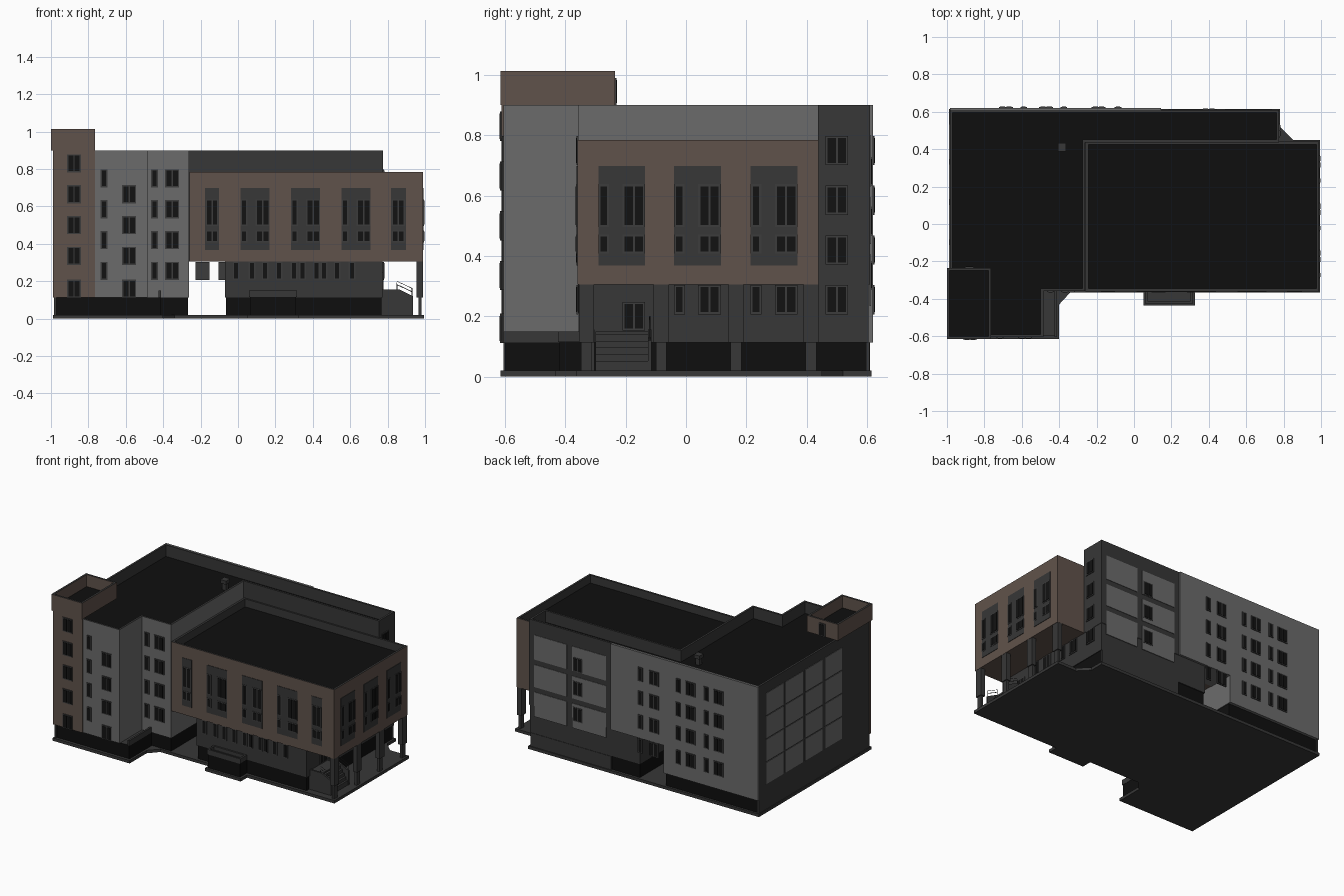
import bpy, bmesh
from mathutils import Vector

if "Cube" in bpy.data.objects:
    bpy.data.objects.remove(bpy.data.objects["Cube"])

# Colours
COLOURS = {
    "light_grey_render": (0.148, 0.148, 0.148),
    "dark_grey_render": (0.038, 0.038, 0.038),
    "brown_cladding": (0.118, 0.086, 0.070),
    "black_base": (0.0045, 0.0045, 0.0045),
    "window_trim": (0.045, 0.045, 0.045),
    "window_glass": (0.006, 0.006, 0.006),
}
MATS = []
for label, rgb in COLOURS.items():
    m = bpy.data.materials.new(label)
    m.use_nodes = True
    m.diffuse_color = (*rgb, 1)
    bsdf = m.node_tree.nodes["Principled BSDF"]
    bsdf.inputs["Base Color"].default_value = (*rgb, 1)
    bsdf.inputs["Roughness"].default_value = 0.9
    MATS.append(m)
LIGHT, DARK, BROWN, BLACK, TRIM, GLASS = range(len(MATS))


def finish(name, bm):
    me = bpy.data.meshes.new(name)
    bm.to_mesh(me)
    bm.free()
    for m in MATS:
        me.materials.append(m)
    ob = bpy.data.objects.new(name, me)
    bpy.context.collection.objects.link(ob)
    return ob


def add_box(bm, x0, x1, y0, y1, z0, z1, mat):
    geo = bmesh.ops.create_cube(bm, size=1)
    for v in geo["verts"]:
        v.co = Vector((x0 if v.co.x < 0 else x1,
                       y0 if v.co.y < 0 else y1,
                       z0 if v.co.z < 0 else z1))
    for f in {f for v in geo["verts"] for f in v.link_faces}:
        f.material_index = mat


def box(name, x0, x1, y0, y1, z0, z1, mat):
    bm = bmesh.new()
    add_box(bm, x0, x1, y0, y1, z0, z1, mat)
    return finish(name, bm)


def prism(name, outline, z0, z1, rule, roof=None, rim=0.014):
    """Extruded footprint; with roof set, the top is sunk behind a parapet."""
    bm = bmesh.new()
    floor = bm.faces.new([bm.verts.new((x, y, z0)) for x, y in outline])
    up = bmesh.ops.extrude_face_region(bm, geom=[floor], use_keep_orig=True)["geom"]
    bmesh.ops.translate(bm, vec=(0, 0, z1 - z0),
                        verts=[g for g in up if isinstance(g, bmesh.types.BMVert)])
    bmesh.ops.recalc_face_normals(bm, faces=bm.faces)
    if roof is not None:
        top = max(bm.faces, key=lambda f: f.calc_center_median().z)
        bmesh.ops.inset_region(bm, faces=[top], thickness=rim, use_even_offset=True)
        down = bmesh.ops.extrude_face_region(bm, geom=[top])["geom"]
        bmesh.ops.translate(bm, vec=(0, 0, roof - z1),
                            verts=[g for g in down if isinstance(g, bmesh.types.BMVert)])
        if top.is_valid:
            bm.faces.remove(top)
    bm.normal_update()
    for f in bm.faces:
        f.material_index = rule(f.normal, f.calc_center_median(), min(v.co.z for v in f.verts))
    return finish(name, bm)


def rect(x0, x1, y0, y1):
    return [(x0, y0), (x1, y0), (x1, y1), (x0, y1)]


class Facade:
    """Collects thin plates on one wall plane; axis is the wall's normal."""

    def __init__(self, name, axis, plane, sign):
        self.name, self.axis, self.plane, self.sign = name, axis, plane, sign
        self.bm = bmesh.new()

    def plate(self, u, z, w, h, depth, mat):
        a, b = sorted((self.plane - self.sign * 0.002, self.plane + self.sign * depth))
        lo, hi = u - w / 2, u + w / 2
        span = (a, b, lo, hi) if self.axis == "x" else (lo, hi, a, b)
        add_box(self.bm, *span, z - h / 2, z + h / 2, mat)

    def window(self, u, z, w=0.075, h=0.097):
        panes = 2 if w > 0.05 else 1
        bar = 0.007
        self.plate(u, z, w, h, 0.005, TRIM)
        pw = (w - bar * (panes + 1)) / panes
        for i in range(panes):
            self.plate(u - w / 2 + bar + pw / 2 + i * (pw + bar), z, pw, h - 2 * bar, 0.007, GLASS)

    def column(self, u, heights, w=0.075):
        for z in heights:
            self.window(u, z, w)

    def bay(self, u, w):
        """Dark panel with tall and short windows."""
        self.plate(u, 0.533, w, 0.33, 0.003, DARK)
        parts = [(u, w - 0.008)] if w < 0.1 else [(u - 0.06, 0.035), (u + 0.04, 0.075)]
        for c, pw in parts:
            self.window(c, 0.567, pw, 0.142)
            self.window(c, 0.44, pw, 0.064)

    def done(self):
        finish(self.name, self.bm)


FLOORS = [0.255 + 0.165 * i for i in range(4)]
LANDINGS = [0.16] + [0.335 + 0.165 * i for i in range(4)]

# Ground slab
prism("ground_slab", [(-.99, -.615), (-.40, -.615), (-.40, -.43), (-.34, -.365), (.05, -.365),
      (.05, -.435), (.325, -.435), (.325, -.365), (.995, -.365), (.995, .45), (.85, .45),
      (.78, .52), (.78, .615), (-.99, .615)], 0, 0.02, lambda n, c, z: DARK)

# Tall L-shaped block above the passage, and its wing down to the base
def tall_rule(n, c, low):
    if n.z > 0.5:
        return BLACK if c.z < 0.88 else DARK
    if n.x < -0.5 or c.x > 0 or low > 0.8 or n.y > 0.5:
        return DARK
    return LIGHT

wing = [(-.985, -.605), (-.485, -.605), (-.485, -.358), (-.262, -.358)]
prism("tall_block", wing + [(-.262, .437), (.775, .437), (.775, .61), (-.985, .61)],
      0.305, 0.9, tall_rule, roof=0.82)
prism("left_wing_lower", wing + [(-.262, .61), (-.985, .61)], 0.113, 0.305, tall_rule)
prism("left_wing_base", [(-.975, -.595), (-.42, -.595), (-.42, -.35), (-.267, -.35),
      (-.267, .6), (-.975, .6)], 0.02, 0.113, lambda n, c, z: DARK if n.z > 0.5 else BLACK)
box("left_side_skirt", -.985, -.97, -.605, .61, 0.02, 0.113, DARK)
box("back_wall_upper", -.985, .145, .605, .62, 0.305, 0.9, LIGHT)
box("back_wall_lower", -.985, -.262, .605, .62, 0.113, 0.305, LIGHT)

# Projecting brown wing
prism("brown_wing", rect(-.258, .99, -.36, .44), 0.305, 0.785,
      lambda n, c, z: (BLACK if c.z < 0.77 else DARK) if n.z > 0.5 else (DARK if z > 0.7 else BROWN),
      roof=0.73)

# Recessed ground floor, entrance porch and side terrace
box("ground_floor", -.07, .772, -.352, .605, 0.113, 0.305, DARK)
box("ground_floor_base", -.065, .767, -.345, .598, 0.02, 0.113, BLACK)
box("back_skirt", .15, .767, .59, .608, 0.02, 0.113, DARK)
box("porch_base", .065, .31, -.42, -.345, 0.02, 0.115, BLACK)
prism("porch_parapet", rect(.06, .315, -.425, -.352), 0.115, 0.15,
      lambda n, c, z: DARK, roof=0.125, rim=0.012)
box("terrace_parapet", -.425, -.412, -.605, -.358, 0.113, 0.15, DARK)
box("terrace_edge", -.42, -.414, -.6, -.355, 0.02, 0.113, BLACK)

# Brown stair tower
box("tower_front", -.99, -.765, -.612, -.595, 0.113, 0.9, BROWN)
prism("tower_top", rect(-1, -.765, -.615, -.235), 0.9, 1.013,
      lambda n, c, z: (BLACK if c.z < 1 else DARK) if n.z > 0.5 else BROWN, roof=0.93)

# Roof vent
box("roof_vent_neck", -.4, -.37, .395, .425, 0.81, 0.865, DARK)
box("roof_vent_cap", -.407, -.363, .388, .432, 0.865, 0.89, DARK)

# Columns under the brown wing
for i in range(4):
    y = -.33 + i * 0.248
    box(f"column_upper_{i}", .955, .988, y - .025, y + .025, 0.113, 0.305, DARK)
    box(f"column_lower_{i}", .964, .981, y - .018, y + .018, 0.02, 0.113, DARK)

# Side entrance stairs with cheek walls and railings
bm = bmesh.new()
add_box(bm, .765, .86, -.3, -.125, 0.02, 0.15, DARK)
for i in range(5):
    add_box(bm, .86, .875 + i * .014, -.3, -.125, 0.02, 0.14 - i * .022, DARK)
finish("entrance_steps", bm)
for i, y in enumerate((-.31, -.12)):
    bm = bmesh.new()
    side = [(.765, .02), (.935, .02), (.935, .12), (.86, .157), (.765, .157)]
    f = bm.faces.new([bm.verts.new((x, y - .006, z)) for x, z in side])
    g = bmesh.ops.extrude_face_region(bm, geom=[f], use_keep_orig=True)["geom"]
    bmesh.ops.translate(bm, vec=(0, .012, 0), verts=[v for v in g if isinstance(v, bmesh.types.BMVert)])
    bmesh.ops.recalc_face_normals(bm, faces=bm.faces)
    for f in bm.faces:
        f.material_index = DARK
    finish(f"stair_cheek_{i}", bm)
    cu = bpy.data.curves.new(f"stair_rail_{i}", "CURVE")
    cu.dimensions, cu.bevel_depth, cu.bevel_resolution = "3D", 0.002, 0
    for path in ([(.85, .15), (.85, .2), (.93, .162), (.93, .12)], [(.85, .182), (.93, .144)]):
        sp = cu.splines.new("POLY")
        sp.points.add(len(path) - 1)
        for p, (x, z) in zip(sp.points, path):
            p.co = (x, y, z, 1)
    cu.materials.append(MATS[TRIM])
    bpy.context.collection.objects.link(bpy.data.objects.new(f"stair_rail_{i}", cu))

# Front windows
f = Facade("tower_windows", "y", -.612, -1)
f.column(-.877, LANDINGS)
f.done()
f = Facade("left_wing_windows", "y", -.605, -1)
f.column(-.717, FLOORS, 0.036)
f.column(-.582, LANDINGS[:4])
f.done()
f = Facade("recess_windows", "y", -.358, -1)
f.column(-.447, FLOORS, 0.036)
f.column(-.352, FLOORS)
f.done()
f = Facade("brown_front_windows", "y", -.36, -1)
for u, w in ((-.138, .075), (.092, .155), (.362, .155), (.632, .155), (.857, .08)):
    f.bay(u, w)
f.done()
f = Facade("ground_front_windows", "y", -.352, -1)
for u in (-.01, .075, .145, .22, .3, .345, .42, .46, .53, .61):
    f.window(u, 0.257, 0.036)
f.done()

# Right side windows and door
f = Facade("brown_side_windows", "x", .99, 1)
for u in (-.213, .038, .292):
    f.bay(u, .155)
f.done()
f = Facade("ground_side_windows", "x", .772, 1)
for u in (.038, .292):
    f.window(u - .06, 0.255, 0.036)
    f.window(u + .04, 0.255)
f.window(-.173, 0.2, 0.075, 0.095)
f.done()
f = Facade("end_wall_windows", "x", .775, 1)
f.column(.5, FLOORS)
f.done()

# Back windows and panels
f = Facade("back_windows", "y", .62, 1)
for narrow, wide in ((-.085, -.19), (-.375, -.47), (-.59, -.685)):
    f.column(narrow, FLOORS, 0.036)
    f.column(wide, FLOORS)
f.done()
f = Facade("back_panels", "y", .61, 1)
for z, h in ((.32, .17), (.517, .155), (.715, .17)):
    f.plate(.612, z, .25, h, 0.003, LIGHT)
    f.plate(.315, z, .26, h, 0.003, LIGHT)
for z in (.335, .515, .68):
    f.window(.4, z)
f.done()

# Left side panels and the tower roof door
f = Facade("left_side_panels", "x", -.985, -1)
for i in range(4):
    for j in range(4):
        f.plate(.44 - i * .215, .27 + j * .16, .19, .15, 0.003, LIGHT)
f.done()
f = Facade("tower_roof_door", "y", -.235, 1)
f.window(-.88, 0.945, 0.05, 0.09)
f.done()
